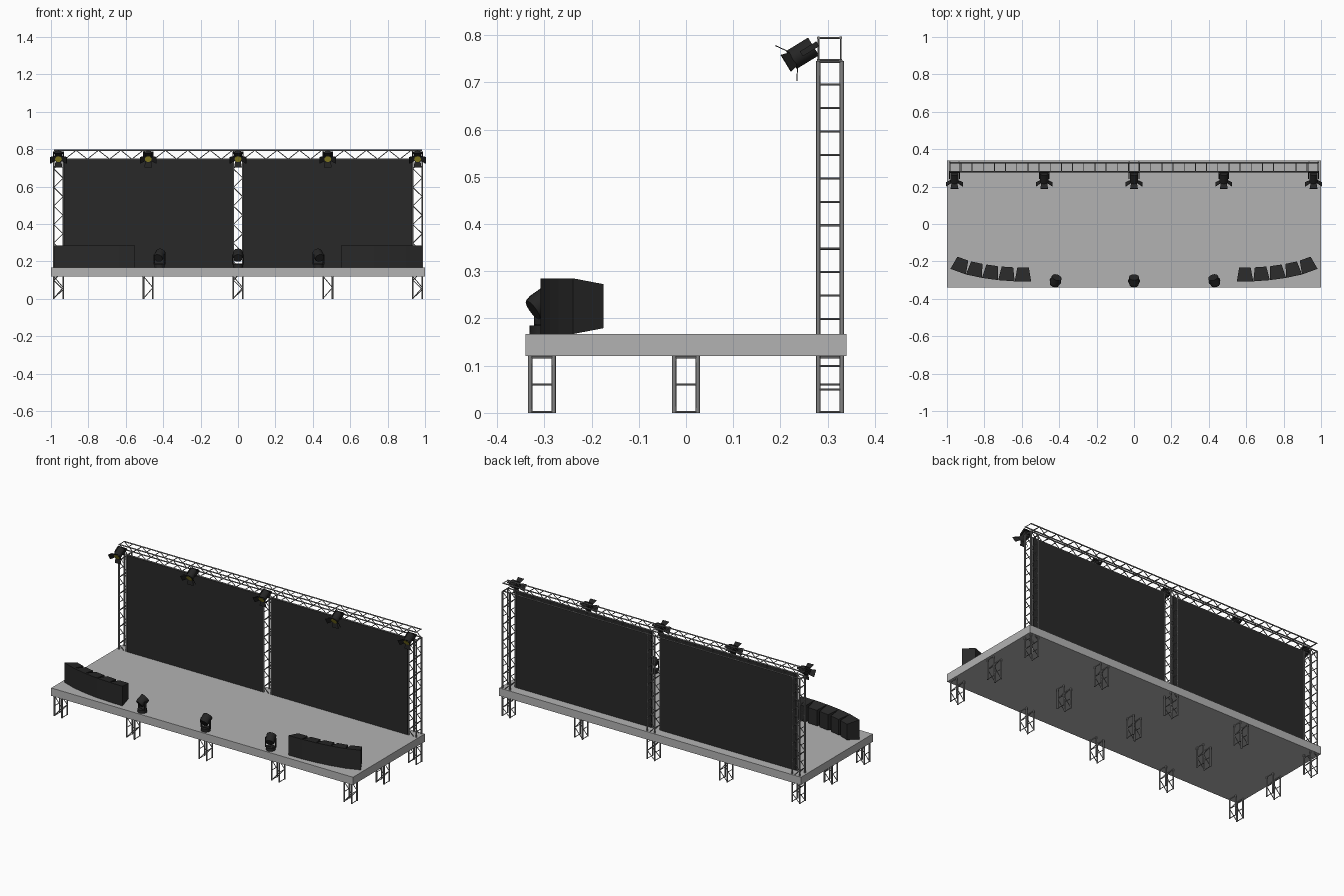
import bpy, bmesh, math
from mathutils import Matrix, Vector

if "Cube" in bpy.data.objects:
    bpy.data.objects.remove(bpy.data.objects["Cube"])


def material(name, color):
    m = bpy.data.materials.new(name)
    m.diffuse_color = (*color, 1)
    m.use_nodes = True
    m.node_tree.nodes["Principled BSDF"].inputs["Base Color"].default_value = m.diffuse_color
    return m


DARK = material("dark_panel", (0.022, 0.022, 0.022))
BLACK = material("black_housing", (0.018, 0.018, 0.018))
AMBER = material("amber_lens", (0.45, 0.38, 0.03))
DECK = material("deck_grey", (0.45, 0.45, 0.45))
STEEL = material("truss_steel", (0.22, 0.22, 0.22))


def make(name, bm, mat, matrix=Matrix(), smooth=False):
    bmesh.ops.recalc_face_normals(bm, faces=bm.faces)
    me = bpy.data.meshes.new(name)
    bm.to_mesh(me)
    bm.free()
    me.materials.append(mat)
    ob = bpy.data.objects.new(name, me)
    bpy.context.collection.objects.link(ob)
    ob.matrix_world = matrix
    if smooth:
        bpy.ops.object.select_all(action='DESELECT')
        ob.select_set(True)
        bpy.context.view_layer.objects.active = ob
        bpy.ops.object.shade_smooth_by_angle(angle=math.radians(50))
    return ob


def box(bm, center, size, rot=Matrix()):
    m = Matrix.Translation(center) @ rot @ Matrix.Diagonal((*size, 1))
    bmesh.ops.create_cube(bm, size=1, matrix=m)


def tube(bm, a, b, r, sides=8, r2=None):
    a, b = Vector(a), Vector(b)
    d = b - a
    m = Matrix.Translation((a + b) / 2) @ d.to_track_quat('Z', 'Y').to_matrix().to_4x4()
    bmesh.ops.create_cone(bm, cap_ends=True, segments=sides, radius1=r,
                          radius2=r if r2 is None else r2, depth=d.length, matrix=m)


def truss(name, length, half, steps, chord, brace, matrix):
    """Square truss along local z: zigzags on the y faces, rungs on the x faces."""
    bm = bmesh.new()
    for sx in (-1, 1):
        for sy in (-1, 1):
            tube(bm, (sx * half, sy * half, 0), (sx * half, sy * half, length), chord)
    for i in range(steps + 1):
        z = min(max(length * i / steps, brace), length - brace)
        for s in (-1, 1):
            tube(bm, (s * half, -half, z), (s * half, half, z), brace, 6)
            if i < steps:
                x = half if i % 2 else -half
                tube(bm, (x, s * half, z), (-x, s * half, length * (i + 1) / steps), brace, 6)
    return make(name, bm, STEEL, matrix, True)


# deck
bm = bmesh.new()
box(bm, (0, 0, 0.1435), (2, 0.68, 0.047))
make("stage_deck", bm, DECK)

# legs and rear uprights
for x in (-0.96, -0.48, 0, 0.48, 0.96):
    for y in (-0.305, 0, 0.305):
        tall = y > 0 and x in (-0.96, 0, 0.96)
        truss("upright_truss" if tall else "leg_truss", 0.745 if tall else 0.12, 0.025,
              15 if tall else 2, 0.0045, 0.0022, Matrix.Translation((x, y, 0)))

# top beam
truss("top_beam", 1.97, 0.0235, 33, 0.0035, 0.0022,
      Matrix.Translation((-0.985, 0.304, 0.7705)) @ Matrix.Rotation(math.pi / 2, 4, 'Y'))

# backdrop screens
for s in (-1, 1):
    bm = bmesh.new()
    box(bm, (s * 0.479, 0.28, 0.456), (0.9, 0.008, 0.578))
    make("screen", bm, DARK)

# speaker arrays: tapered cabinets along an arc
W, D, H = 0.088, 0.074, 0.118
for s in (-1, 1):
    p = Vector((0.55, -0.308, 0.167 + H / 2))
    for deg in (1, 4, 8, 12, 20):
        rot = Matrix.Rotation(math.radians(deg), 4, 'Z')
        bm = bmesh.new()
        box(bm, (W / 2, D / 2, 0), (W, D, H))
        for v in bm.verts:
            if v.co.y > D / 2:
                v.co.x = W / 2 + (v.co.x - W / 2) * 0.7
                v.co.z *= 0.79
        bmesh.ops.transform(bm, verts=bm.verts,
                            matrix=Matrix.Diagonal((s, 1, 1, 1)) @ Matrix.Translation(p) @ rot)
        make("speaker_cabinet", bm, DARK)
        p += rot @ Vector((W, 0, 0))

# hanging spotlights with barn doors
for x in (-0.96, -0.48, 0, 0.48, 0.96):
    m = Matrix.Translation((x, 0.27, 0.776)) @ Matrix.Rotation(math.radians(121.5), 4, 'X')
    bm = bmesh.new()
    tube(bm, (0, 0, 0), (0, 0, 0.055), 0.022, 16)
    make("spotlight_body", bm, BLACK, m, True)
    bm = bmesh.new()
    tube(bm, (0, 0, 0.05), (0, 0, 0.056), 0.018, 16)
    make("spotlight_lens", bm, AMBER, m)
    bm = bmesh.new()
    for k in range(4):
        turn = Matrix.Rotation(k * math.pi / 2, 4, 'Z')
        n = len(bm.verts)
        box(bm, (0, 0, 0.014), (0.032, 0.002, 0.03))
        bm.verts.ensure_lookup_table()
        new = bm.verts[n:]
        for v in new:
            if v.co.z > 0.014:
                v.co.x *= 1.3
        bmesh.ops.transform(bm, verts=new, matrix=turn @ Matrix.Translation((0, 0.02, 0.052))
                            @ Matrix.Rotation(math.radians(-56), 4, 'X'))
    make("barn_doors", bm, BLACK, m)
    bm = bmesh.new()
    for s in (-1, 1):
        box(bm, (s * 0.026, 0, 0.01), (0.005, 0.012, 0.04))
    box(bm, (0, 0, -0.009), (0.057, 0.012, 0.004))
    make("spotlight_yoke", bm, BLACK, m)

# floor lights along the front edge
for x in (-0.42, 0, 0.43):
    yaw = Matrix.Rotation(math.radians(20) * ((x > 0) - (x < 0)), 4, 'Z')
    place = Matrix.Translation((x, -0.305, 0.167)) @ yaw
    bm = bmesh.new()
    tube(bm, (0, 0, 0), (0, 0, 0.018), 0.026, 16)
    make("floor_light_base", bm, BLACK, place, True)
    bm = bmesh.new()
    for s in (-1, 1):
        box(bm, (s * 0.029, 0, 0.043), (0.004, 0.014, 0.054))
    box(bm, (0, 0, 0.018), (0.062, 0.014, 0.005))
    make("floor_light_yoke", bm, BLACK, place)
    bm = bmesh.new()
    tube(bm, (0, 0, -0.025), (0, 0, -0.012), 0.024, 12, 0.0275)
    tube(bm, (0, 0, -0.012), (0, 0, 0.025), 0.0275, 12)
    make("floor_light_head", bm, BLACK, place @ Matrix.Translation((0, 0, 0.065))
         @ Matrix.Rotation(math.radians(-55), 4, 'X'), True)
